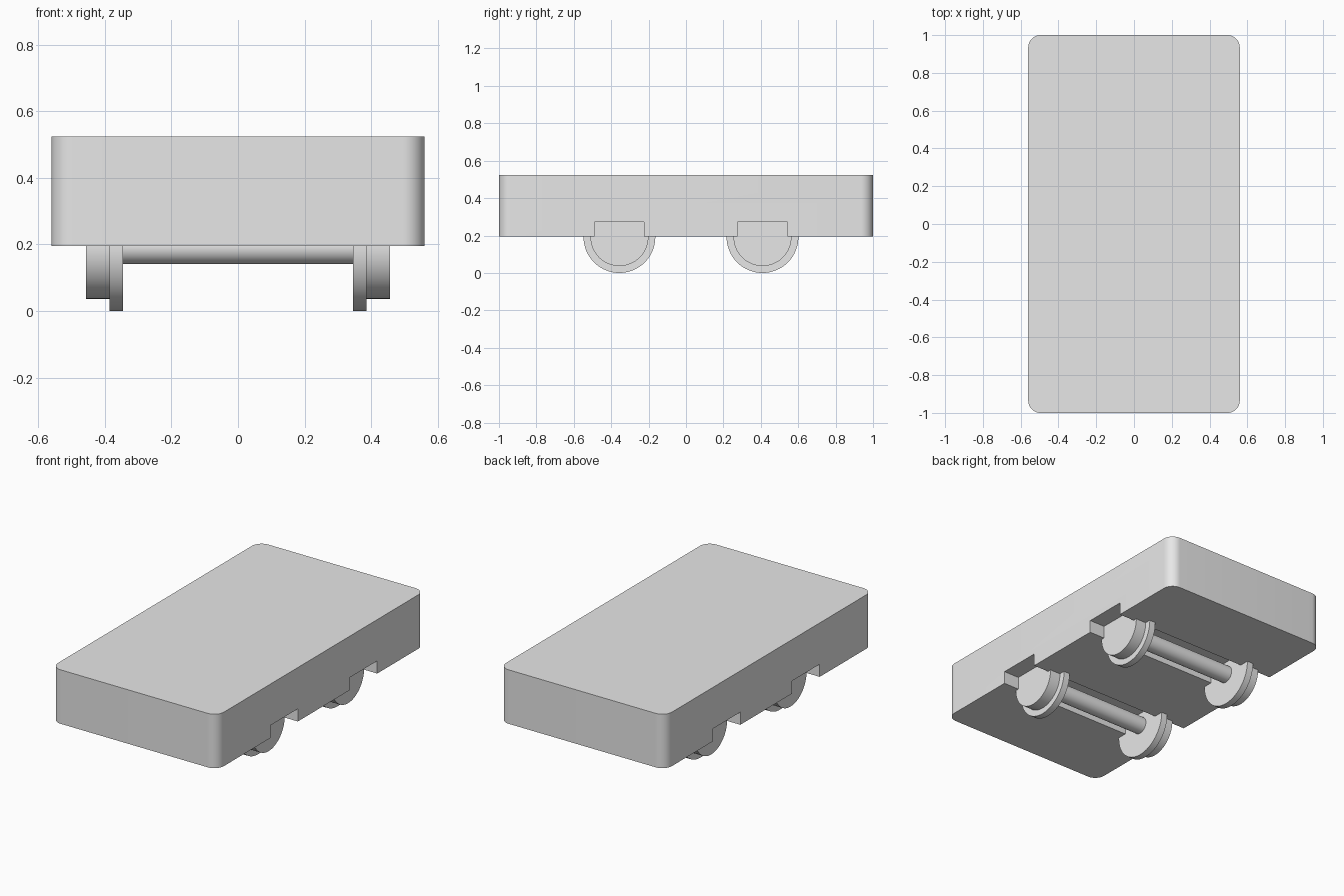
import bpy
import bmesh
import math

if "Cube" in bpy.data.objects:
    bpy.data.objects.remove(bpy.data.objects["Cube"], do_unlink=True)

WIDTH, LENGTH = 1.12, 2.0
BOTTOM, TOP = 0.195, 0.524
CORNER = 0.065
AXLE_Z = 0.192
AXLE_Y = {"front": -0.356, "rear": 0.409}

grey = bpy.data.materials.new("plain_grey")
grey.use_nodes = True
grey.diffuse_color = (0.8, 0.8, 0.8, 1)
grey.node_tree.nodes["Principled BSDF"].inputs["Base Color"].default_value = (0.8, 0.8, 0.8, 1)


def activate(obj):
    bpy.ops.object.select_all(action="DESELECT")
    obj.select_set(True)
    bpy.context.view_layer.objects.active = obj


def smooth(obj):
    activate(obj)
    bpy.ops.object.shade_smooth_by_angle(angle=math.radians(30))


def box(name, size, centre):
    bpy.ops.mesh.primitive_cube_add(size=1, location=centre)
    obj = bpy.context.object
    obj.name = name
    obj.scale = size
    bpy.ops.object.transform_apply(location=False, rotation=False, scale=True)
    obj.data.materials.append(grey)
    return obj


def lathe_x(name, profile, y, segments=64):
    """Solid of revolution about the axle line, from (x, radius) pairs."""
    bm = bmesh.new()
    rings = []
    for x, r in profile:
        rings.append([bm.verts.new((x, r * math.cos(a), r * math.sin(a)))
                      for a in (math.tau * i / segments for i in range(segments))])
    for a, b in zip(rings, rings[1:]):
        for i in range(segments):
            j = (i + 1) % segments
            bm.faces.new((a[i], a[j], b[j], b[i]))
    bm.faces.new(rings[0])
    bm.faces.new(rings[-1])
    bmesh.ops.recalc_face_normals(bm, faces=bm.faces)
    mesh = bpy.data.meshes.new(name)
    bm.to_mesh(mesh)
    bm.free()
    mesh.materials.append(grey)
    obj = bpy.data.objects.new(name, mesh)
    obj.location = (0, y, AXLE_Z)
    bpy.context.collection.objects.link(obj)
    smooth(obj)


# Body: block with rounded upright corners
body = box("body", (WIDTH, LENGTH, TOP - BOTTOM), (0, 0, (TOP + BOTTOM) / 2))
bm = bmesh.new()
bm.from_mesh(body.data)
upright = [e for e in bm.edges
           if abs(e.verts[0].co.z - e.verts[1].co.z) > 0.1]
bmesh.ops.bevel(bm, geom=upright, offset=CORNER, segments=12, profile=0.5, affect="EDGES")
bm.to_mesh(body.data)
bm.free()

# Axle channels cut across the underside
for end, y in AXLE_Y.items():
    cutter = box(end + "_channel_cutter", (WIDTH + 0.2, 0.265, 0.154), (0, y, BOTTOM))
    cutter.hide_render = True
    cut = body.modifiers.new("channel", "BOOLEAN")
    cut.operation = "DIFFERENCE"
    cut.solver = "EXACT"
    cut.object = cutter
    activate(body)
    bpy.ops.object.modifier_apply(modifier=cut.name)
    bpy.data.objects.remove(cutter, do_unlink=True)
smooth(body)

# Axles and flanged wheels
for end, y in AXLE_Y.items():
    lathe_x(end + "_axle", [(-0.36, 0.051), (0.36, 0.051)], y, 48)
    for side, s in (("left", 1), ("right", -1)):
        lathe_x(f"{end}_{side}_wheel",
                [(s * 0.345, 0.192), (s * 0.386, 0.192),
                 (s * 0.386, 0.155), (s * 0.456, 0.155)], y)
